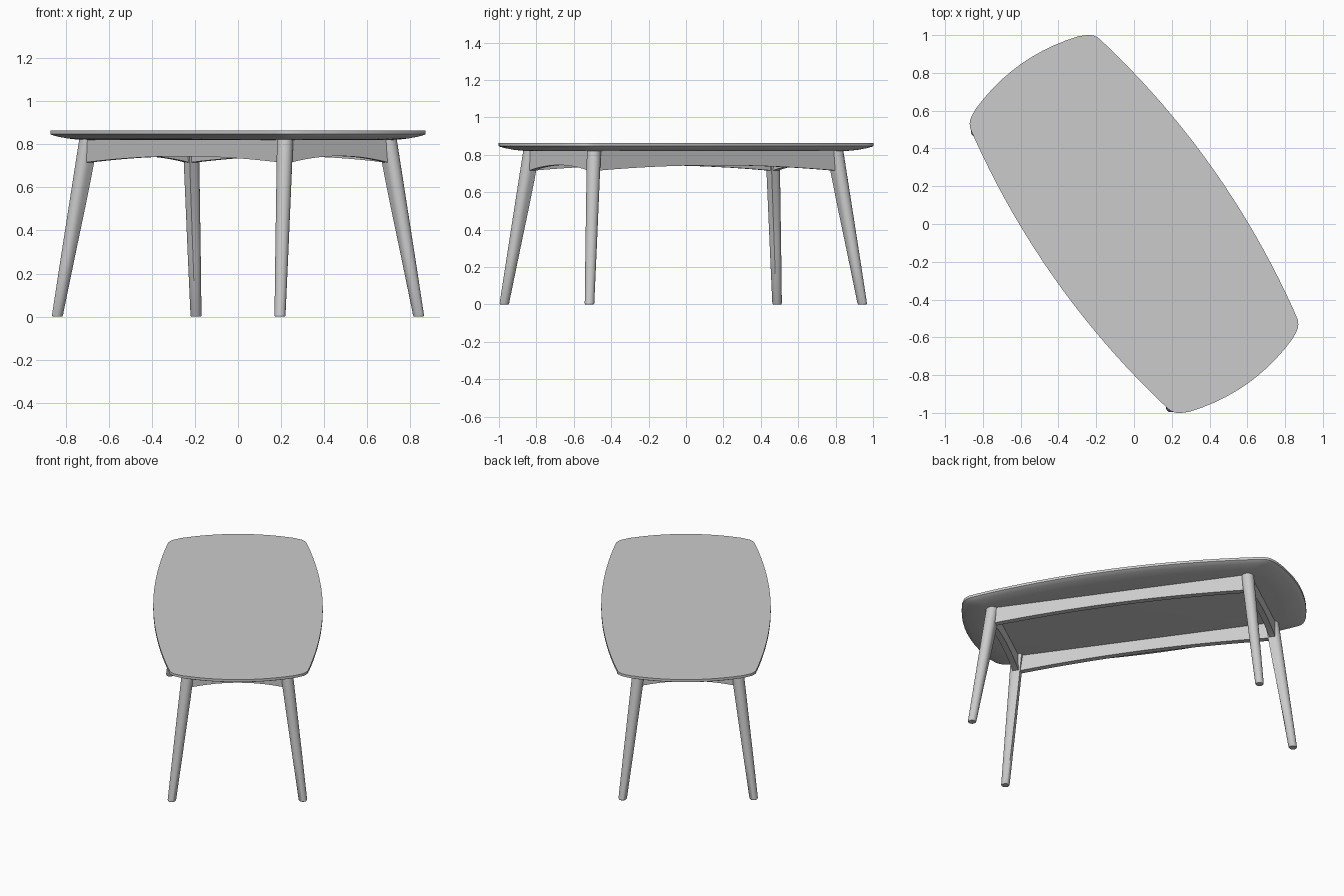
import bpy, bmesh
from math import cos, sin, pi, radians
from mathutils import Vector

cube = bpy.data.objects.get("Cube")
if cube:
    bpy.data.objects.remove(cube)

TURN = radians(35.3)          # whole table is turned about z
BASE_SHIFT = (0, -0.0145, 0)  # legs and aprons sit slightly off centre

grey = bpy.data.materials.new("light_grey")
grey.use_nodes = True
colour = (0.6, 0.6, 0.6, 1)
grey.diffuse_color = colour
grey.node_tree.nodes["Principled BSDF"].inputs["Base Color"].default_value = colour


def finish(bm, name, shift=(0, 0, 0)):
    bmesh.ops.recalc_face_normals(bm, faces=bm.faces)
    mesh = bpy.data.meshes.new(name)
    bm.to_mesh(mesh)
    bm.free()
    mesh.materials.append(grey)
    obj = bpy.data.objects.new(name, mesh)
    bpy.context.collection.objects.link(obj)
    obj.location = shift
    obj.rotation_euler.z = TURN
    bpy.ops.object.select_all(action="DESELECT")
    obj.select_set(True)
    bpy.context.view_layer.objects.active = obj
    bpy.ops.object.shade_smooth_by_angle(angle=radians(30))
    return obj


def loft(bm, rings):
    """Skin a stack of closed rings and cap both ends."""
    loops = [[bm.verts.new(p) for p in ring] for ring in rings]
    for low, high in zip(loops, loops[1:]):
        for i in range(len(low)):
            j = (i + 1) % len(low)
            bm.faces.new((low[i], low[j], high[j], high[i]))
    bm.faces.new(loops[0][::-1])
    bm.faces.new(loops[-1])


# Tabletop: bowed sides and ends, rounded corners, undercut edge
def top_outline():
    quarter = [(0.51 - 0.1125 * y * y, y) for y in [0.085 * i for i in range(11)]]
    quarter += [(0.42, 0.89), (0.415, 0.915), (0.404, 0.935), (0.391, 0.95), (0.374, 0.961)]
    quarter += [(x, 1.037 - 0.5 * x * x) for x in [0.335 - 0.067 * i for i in range(6)]]
    half = quarter + [(-x, y) for x, y in quarter[-2:0:-1]]
    return half + [(-x, -y) for x, y in half]


edge_profile = [(0.13, 0.82), (0.1, 0.822), (0.065, 0.827), (0.03, 0.835),
                (0.008, 0.842), (0, 0.847), (0, 0.863)]
bm = bmesh.new()
outline = top_outline()
loft(bm, [[(x * (1 - 2 * d), y * (1 - d), z) for x, y in outline] for d, z in edge_profile])
finish(bm, "tabletop")


# Legs: splayed and tapered, round outside, growing a square corner inside
def leg(name, sx, sy):
    inward = Vector((-sx, -sy, 0)).normalized()
    across = Vector((-inward.y, inward.x, 0))
    rings = []
    for z, r in ((0, 0.022), (0.006, 0.0255), (0.28, 0.03), (0.56, 0.034), (0.84, 0.038)):
        t = z / 0.82
        centre = Vector((sx * (0.3945 - 0.1 * t), sy * (0.894 - 0.1 * t), z))
        ring = []
        for i in range(32):
            a = 2 * pi * i / 32
            off = min(a, 2 * pi - a)
            corner = 1 / cos(pi / 4 - off) if off < pi / 4 else 1
            rad = r * (1 + (corner - 1) * min(1, 1.3 * t))
            ring.append(centre + rad * (cos(a) * inward + sin(a) * across))
        rings.append(ring)
    bm = bmesh.new()
    loft(bm, rings)
    finish(bm, name, BASE_SHIFT)


for sx, side in ((1, "left"), (-1, "right")):
    for sy, end in ((1, "back"), (-1, "front")):
        leg(f"{end}_{side}_leg", sx, sy)


# Aprons: rails between the legs with an arched lower edge
def apron(name, half, place, low, rise):
    steps = 24
    lower = []
    for i in range(steps + 1):
        s = -1 + 2 * i / steps
        lower.append((s * half, low + rise * (1 - s * s)))
    profile = lower + [(half, 0.825), (-half, 0.825)]
    bm = bmesh.new()
    loft(bm, [[place(s, d, z) for s, z in profile] for d in (-0.018, 0.018)])
    finish(bm, name, BASE_SHIFT)


for sign, side, end in ((1, "left", "back"), (-1, "right", "front")):
    apron(f"{side}_long_apron", 0.8,
          lambda s, d, z: (sign * 0.298 + d, s, z), 0.714, 0.03)
    apron(f"{end}_end_apron", 0.3,
          lambda s, d, z: (s, sign * 0.798 + d, z), 0.71, 0.035)
